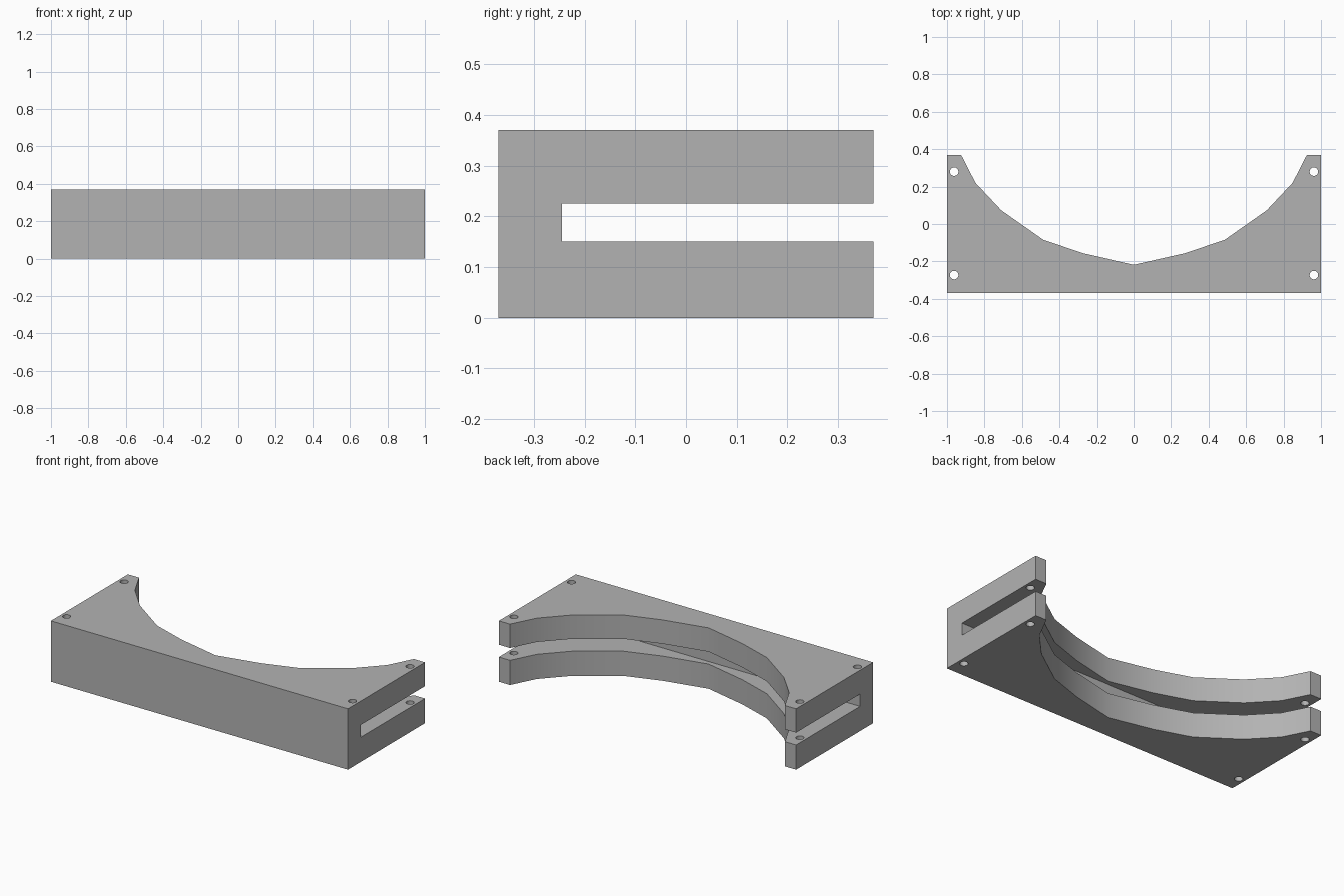
import bpy
import bmesh
from mathutils import Matrix, Vector

cube = bpy.data.objects.get("Cube")
if cube:
    bpy.data.objects.remove(cube, do_unlink=True)

DEPTH, HEIGHT = 0.37, 0.37        # half depth, full height
SLOT_FRONT, SLOT_LOW, SLOT_HIGH = -0.245, 0.15, 0.225
HOLE_RADIUS = 0.023


def make_object(name, bm):
    bmesh.ops.recalc_face_normals(bm, faces=bm.faces[:])
    mesh = bpy.data.meshes.new(name)
    bm.to_mesh(mesh)
    bm.free()
    obj = bpy.data.objects.new(name, mesh)
    bpy.context.scene.collection.objects.link(obj)
    return obj


def cut(target, cutter):
    """Subtract the cutter from the target, then discard it."""
    cutter.hide_render = True
    mod = target.modifiers.new("cut", 'BOOLEAN')
    mod.operation, mod.solver, mod.object = 'DIFFERENCE', 'EXACT', cutter
    bpy.ops.object.select_all(action='DESELECT')
    bpy.context.view_layer.objects.active = target
    target.select_set(True)
    bpy.ops.object.modifier_apply(modifier=mod.name)
    bpy.data.objects.remove(cutter, do_unlink=True)


# Block with the curved cradle in its back, extruded from a mirrored outline
half_arc = [(0.925, DEPTH), (0.848, 0.22), (0.71, 0.073),
            (0.485, -0.085), (0.27, -0.157)]
arc = half_arc + [(0, -0.218)] + [(-x, y) for x, y in reversed(half_arc)]
outline = [(-1, -DEPTH), (1, -DEPTH), (1, DEPTH)] + arc + [(-1, DEPTH)]
bm = bmesh.new()
base = bm.faces.new([bm.verts.new((x, y, 0)) for x, y in outline])
top = bmesh.ops.extrude_face_region(bm, geom=[base])["geom"]
bmesh.ops.translate(bm, vec=(0, 0, HEIGHT),
                    verts=[v for v in top if isinstance(v, bmesh.types.BMVert)])
block = make_object("slotted_cradle_block", bm)

# Horizontal slot open to both ends and the back
bm = bmesh.new()
low = Vector((-1.2, SLOT_FRONT, SLOT_LOW))
high = Vector((1.2, 0.6, SLOT_HIGH))
bmesh.ops.create_cube(bm, size=1, matrix=Matrix.Translation((low + high) / 2)
                      @ Matrix.Diagonal((*(high - low), 1)))
cut(block, make_object("slot_cutter", bm))

# Vertical bolt holes in the four corners
bm = bmesh.new()
for x in (-0.962, 0.962):
    for y in (-0.273, 0.28):
        bmesh.ops.create_cone(bm, cap_ends=True, segments=20, depth=1,
                              radius1=HOLE_RADIUS, radius2=HOLE_RADIUS,
                              matrix=Matrix.Translation((x, y, HEIGHT / 2)))
cut(block, make_object("bolt_hole_cutter", bm))

# Plain grey finish
grey = bpy.data.materials.new("plain_grey")
grey.use_nodes = True
colour = (0.45, 0.45, 0.45, 1)
grey.diffuse_color = colour
grey.node_tree.nodes["Principled BSDF"].inputs["Base Color"].default_value = colour
block.data.materials.clear()
block.data.materials.append(grey)
bpy.ops.object.shade_smooth_by_angle(angle=0.52)
